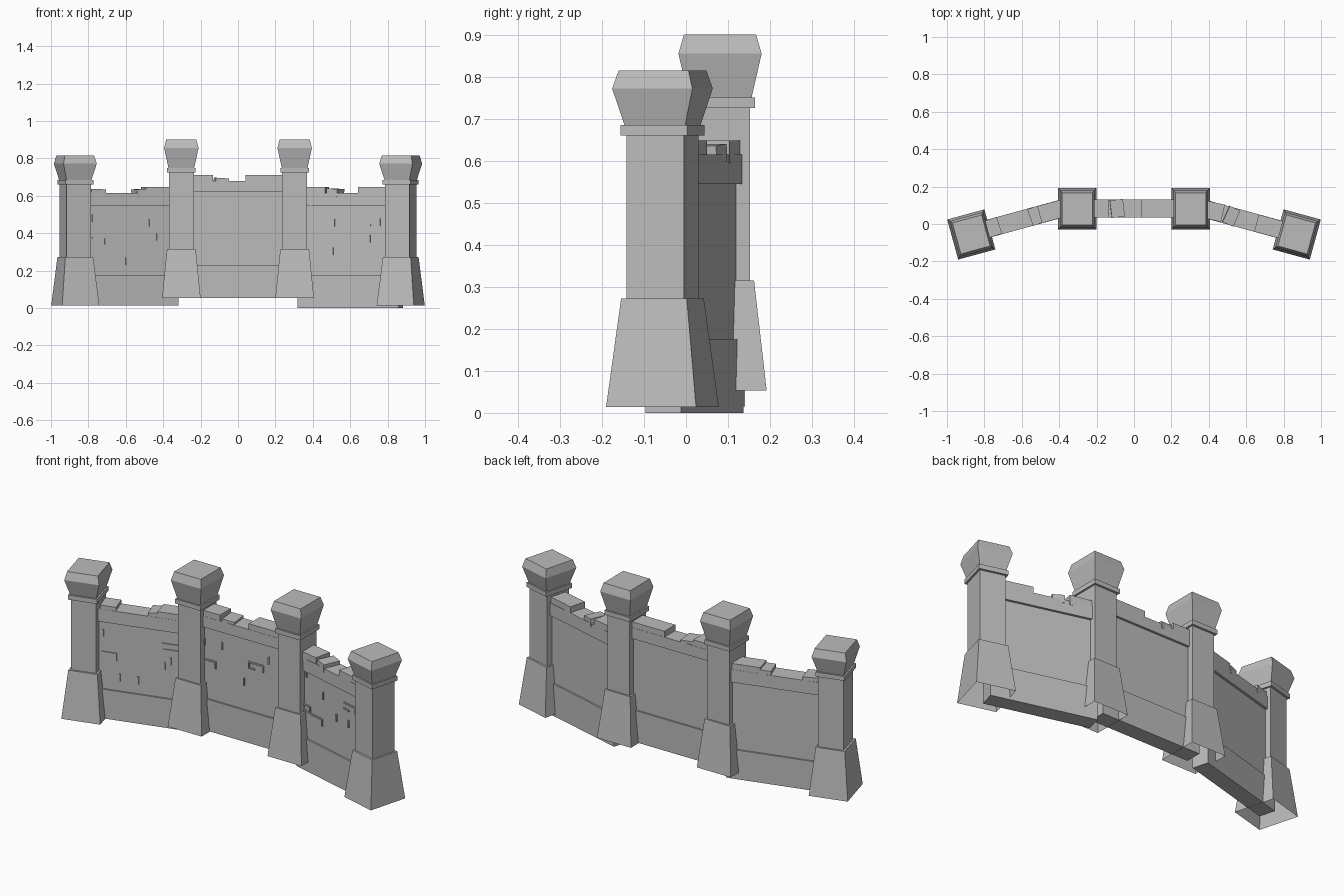
import bpy, bmesh, math
from mathutils import Matrix, Vector

cube = bpy.data.objects.get("Cube")
if cube:
    bpy.data.objects.remove(cube, do_unlink=True)

stone = bpy.data.materials.new("grey_stone")
stone.use_nodes = True
GREY = (0.5, 0.5, 0.5, 1)
stone.diffuse_color = GREY
stone.node_tree.nodes["Principled BSDF"].inputs["Base Color"].default_value = GREY

TURN = math.radians(15.3)


def finish(name, bm, matrix):
    bmesh.ops.recalc_face_normals(bm, faces=bm.faces)
    mesh = bpy.data.meshes.new(name)
    bm.to_mesh(mesh)
    bm.free()
    mesh.materials.append(stone)
    obj = bpy.data.objects.new(name, mesh)
    obj.matrix_world = matrix
    bpy.context.collection.objects.link(obj)
    return obj


def add_box(bm, x0, x1, y0, y1, z0, z1, yaw=0, tilt=0):
    mid = Vector(((x0 + x1) / 2, (y0 + y1) / 2, (z0 + z1) / 2))
    m = (Matrix.Translation(mid) @ Matrix.Rotation(yaw, 4, "Z")
         @ Matrix.Rotation(tilt, 4, "Y")
         @ Matrix.Diagonal((x1 - x0, y1 - y0, z1 - z0, 1)))
    bmesh.ops.create_cube(bm, size=1, matrix=m)


def tower(name, x, y, angle, levels):
    """Stack rectangular rings: flared foot, shaft, collar and bevelled head."""
    foot, foot_top, neck, collar, brow, top = levels
    rings = [(0.103, 0.111, foot), (0.077, 0.081, foot_top),
             (0.067, 0.071, foot_top), (0.067, 0.071, neck),
             (0.077, 0.083, neck), (0.077, 0.083, collar),
             (0.069, 0.075, collar), (0.092, 0.099, brow), (0.081, 0.086, top)]
    bm = bmesh.new()
    loops = [[bm.verts.new((sx * hx, sy * hy, z))
              for sx, sy in ((-1, -1), (1, -1), (1, 1), (-1, 1))]
             for hx, hy, z in rings]
    for low, high in zip(loops, loops[1:]):
        for i in range(4):
            j = (i + 1) % 4
            bm.faces.new((low[i], low[j], high[j], high[i]))
    bm.faces.new(loops[-1])
    finish(name, bm, Matrix.Translation((x, y, 0)) @ Matrix.Rotation(angle, 4, "Z"))


def wall(name, x, y, angle, half, levels, merlons, bricks):
    """Plinth, recessed panel, overhanging band, merlons and raised brick edges."""
    bottom, plinth, band, top = levels
    place = Matrix.Translation((x, y, 0)) @ Matrix.Rotation(angle, 4, "Z")
    stretch = 1 / math.cos(angle)

    def local(px):
        return (px - x) * stretch

    bm = bmesh.new()
    for depth, z0, z1 in ((0.044, bottom, plinth), (0.035, plinth, band),
                          (0.048, band, top)):
        add_box(bm, -half, half, -depth, depth, z0, z1)
    finish(name, bm, place)

    bm = bmesh.new()
    for x0, x1, z, yaw, tilt in merlons:
        add_box(bm, local(x0), local(x1), -0.047, 0.047, top - 0.02, z, yaw, tilt)
    finish(name + "_merlons", bm, place)

    # each brick edge: left, right, height, then which sides are shown
    bm = bmesh.new()
    t = 0.008
    for x0, x1, z, sides in bricks:
        a, b = local(x0), local(x1)
        front = (-0.041, -0.03)
        if "t" in sides:
            add_box(bm, a, b, *front, z - t, z)
        if "b" in sides:
            add_box(bm, a, b, *front, z - 0.04, z - 0.04 + t)
        if "l" in sides:
            add_box(bm, a, a + t, *front, z - 0.04, z)
        if "r" in sides:
            add_box(bm, b - t, b, *front, z - 0.04, z)
    finish(name + "_brick_edges", bm, place)


# towers
INNER = (0.053, 0.315, 0.725, 0.75, 0.855, 0.9)
OUTER = (0.014, 0.272, 0.66, 0.685, 0.772, 0.815)
for side, s in (("right", -1), ("left", 1)):
    tower(side + "_inner_tower", s * 0.303, 0.081, 0, INNER)
    tower(side + "_outer_tower", s * 0.87, -0.056, -s * TURN, OUTER)

# walls
wall("middle_wall", 0, 0.083, 0, 0.3, (0.055, 0.228, 0.62, 0.68),
     [(-0.26, -0.135, 0.712, 0, 0), (-0.125, -0.055, 0.695, 0.12, 0.06),
      (0.04, 0.26, 0.712, 0, 0)],
     [(-0.24, -0.23, 0.555, "l"), (-0.14, -0.125, 0.56, "r"),
      (-0.235, -0.165, 0.445, "tr"), (0.03, 0.125, 0.5, "tr"),
      (0.03, 0.07, 0.5, "lb"), (0, 0.01, 0.4, "l"), (0.15, 0.16, 0.555, "l")])

wall("right_wall", -0.6, 0.024, TURN, 0.28, (0.015, 0.175, 0.545, 0.615),
     [(-0.80, -0.72, 0.636, 0.05, 0.03), (-0.555, -0.50, 0.636, 0.08, -0.05),
      (-0.505, -0.36, 0.648, 0, 0)],
     [(-0.485, -0.39, 0.475, "tlb"), (-0.445, -0.435, 0.4, "l"),
      (-0.475, -0.465, 0.37, "l"), (-0.79, -0.715, 0.38, "tr"),
      (-0.705, -0.695, 0.27, "l"), (-0.61, -0.60, 0.27, "l"),
      (-0.79, -0.78, 0.5, "l")])

wall("left_wall", 0.6, 0.020, -TURN, 0.28, (0, 0.175, 0.545, 0.615),
     [(0.36, 0.475, 0.648, 0.05, 0), (0.49, 0.55, 0.638, -0.15, 0.08),
      (0.655, 0.80, 0.648, 0, 0)],
     [(0.395, 0.405, 0.55, "l"), (0.52, 0.53, 0.475, "l"),
      (0.68, 0.77, 0.48, "tr"), (0.68, 0.72, 0.48, "b"),
      (0.62, 0.63, 0.39, "l"), (0.71, 0.72, 0.39, "l"),
      (0.36, 0.43, 0.36, "trb"), (0.43, 0.52, 0.325, "tr")])
